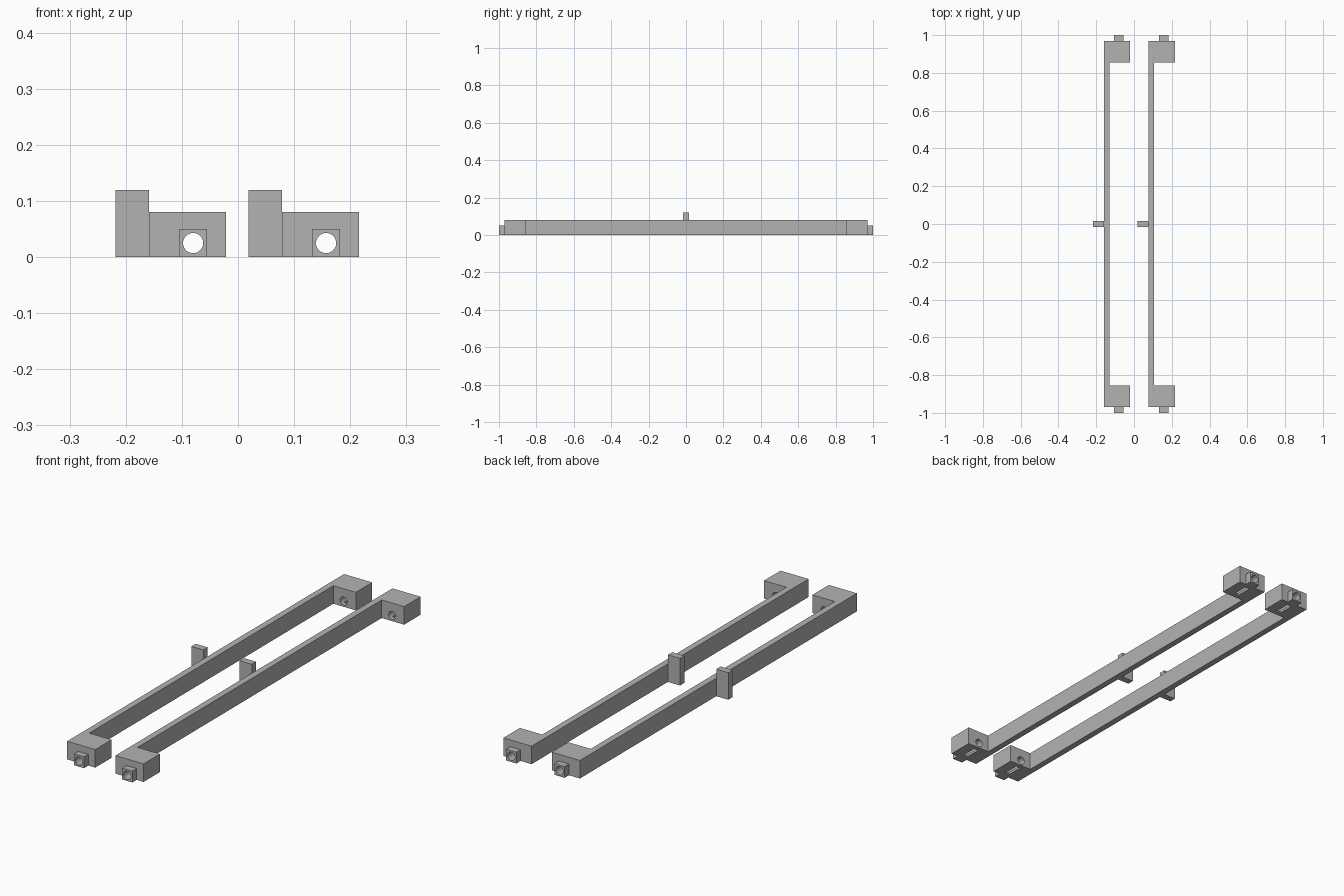
import bpy
import bmesh
import math
from mathutils import Matrix, Vector

default = bpy.data.objects.get("Cube")
if default:
    bpy.data.objects.remove(default, do_unlink=True)

grey = bpy.data.materials.new("plain grey")
grey.use_nodes = True
COLOUR = (0.45, 0.45, 0.45, 1)
grey.diffuse_color = COLOUR
grey.node_tree.nodes["Principled BSDF"].inputs["Base Color"].default_value = COLOUR

# Main dimensions, relative to the bore axis of each rail
BORE_Z, BORE_R = 0.025, 0.018
OUTER, INNER, EDGE = -0.079, -0.051, 0.059
BLOCK_IN, BLOCK_OUT = 0.855, 0.97
HEIGHT = 0.08


def finish(name, bm):
    bmesh.ops.recalc_face_normals(bm, faces=bm.faces)
    mesh = bpy.data.meshes.new(name)
    bm.to_mesh(mesh)
    bm.free()
    mesh.materials.append(grey)
    obj = bpy.data.objects.new(name, mesh)
    bpy.context.collection.objects.link(obj)
    return obj


def box(name, low, high):
    low, high = Vector(low), Vector(high)
    bm = bmesh.new()
    bmesh.ops.create_cube(bm, size=1, matrix=Matrix.Translation((low + high) / 2)
                          @ Matrix.Diagonal((*(high - low), 1)))
    return finish(name, bm)


def prism(name, outline, height):
    bm = bmesh.new()
    face = bm.faces.new([bm.verts.new((x, y, 0)) for x, y in outline])
    top = bmesh.ops.extrude_face_region(bm, geom=[face])["geom"]
    bmesh.ops.translate(bm, vec=(0, 0, height),
                        verts=[v for v in top if isinstance(v, bmesh.types.BMVert)])
    return finish(name, bm)


def bore(x):
    bm = bmesh.new()
    bmesh.ops.create_cone(bm, cap_ends=True, segments=32, radius1=BORE_R, radius2=BORE_R,
                          depth=3, matrix=Matrix.Translation((x, 0, BORE_Z))
                          @ Matrix.Rotation(math.pi / 2, 4, 'X'))
    return finish("bore_cutter", bm)


def cut(obj, cutters):
    for cutter in cutters:
        cutter.hide_render = True
        mod = obj.modifiers.new("cut", 'BOOLEAN')
        mod.operation = 'DIFFERENCE'
        mod.solver = 'EXACT'
        mod.object = cutter
    bpy.context.view_layer.update()
    graph = bpy.context.evaluated_depsgraph_get()
    mesh = bpy.data.meshes.new_from_object(obj.evaluated_get(graph))
    obj.modifiers.clear()
    obj.data = mesh


def rail(side, x):
    # Long bar with a square block at each end, as one C-shaped outline
    half = [(OUTER, BLOCK_OUT), (EDGE, BLOCK_OUT), (EDGE, BLOCK_IN), (INNER, BLOCK_IN)]
    outline = half + [(px, -py) for px, py in reversed(half)]
    frame = prism(side + "_rail", [(x + px, py) for px, py in outline], HEIGHT)

    # Bore through both ends, with a slot below it in each block
    cutters = [bore(x)]
    for s in (-1, 1):
        ys = sorted((s * 0.875, s * 0.95))
        cutters.append(box("slot_cutter", (x - 0.011, ys[0], -0.01), (x + 0.011, ys[1], 0.015)))
    cut(frame, cutters)

    # Hollow square nubs on the end faces
    for end, s in (("front", -1), ("back", 1)):
        ys = sorted((s * BLOCK_OUT, s * 1.0))
        nub = box(f"{side}_{end}_nub", (x - 0.025, ys[0], 0), (x + 0.025, ys[1], 0.05))
        cut(nub, cutters[:1])
    for cutter in cutters:
        bpy.data.objects.remove(cutter, do_unlink=True)

    # Upright tab on the outer side of the bar
    box(side + "_tab", (x - 0.138, -0.015, 0), (x + OUTER, 0.015, 0.12))


rail("right", -0.08)
rail("left", 0.157)
